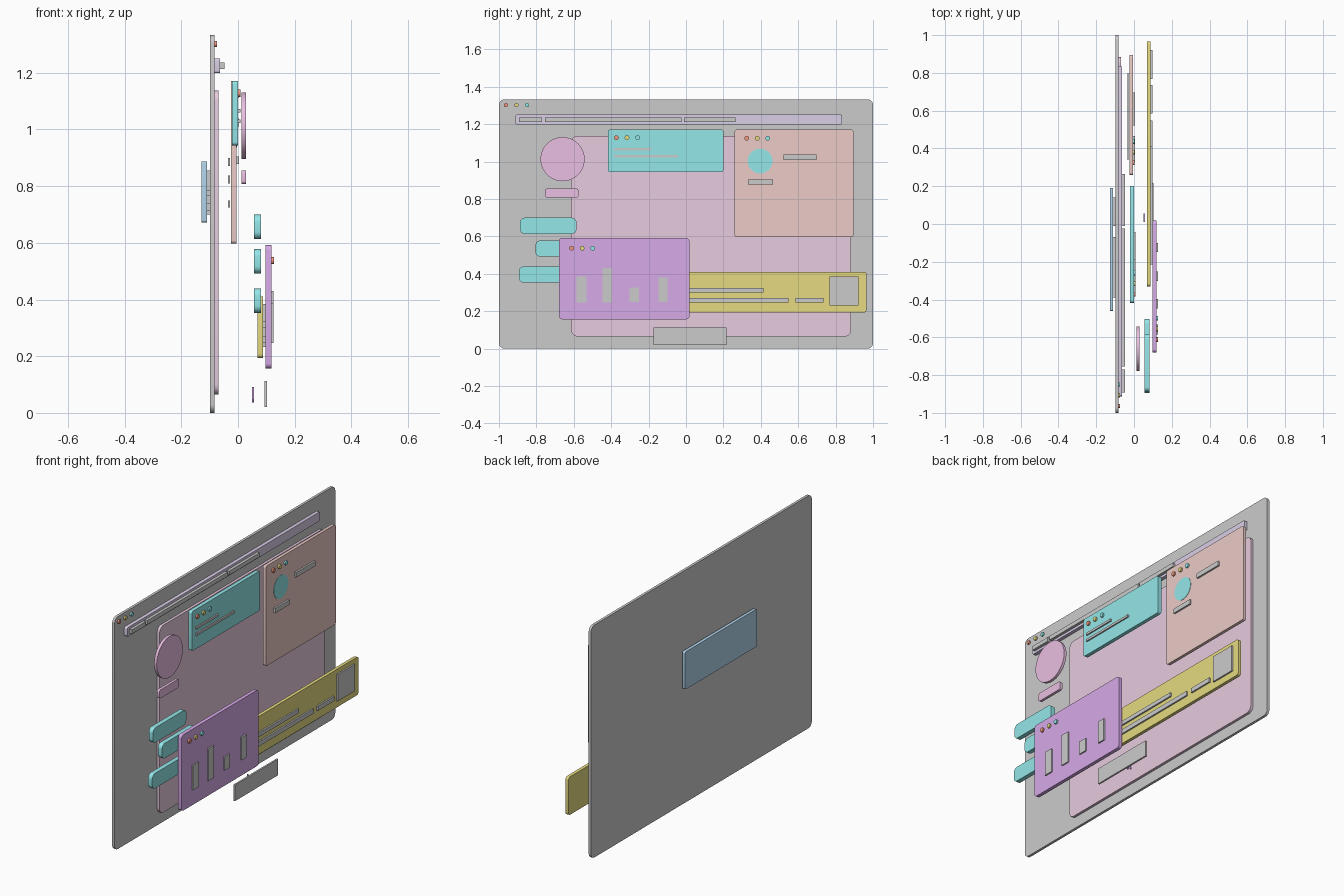
import bpy, bmesh, math

COLORS = {
    "pink": (0.80, 0.60, 0.74), "hot_pink": (0.82, 0.52, 0.76), "lilac": (0.70, 0.62, 0.80),
    "cyan": (0.30, 0.80, 0.82), "salmon": (0.84, 0.60, 0.57), "yellow": (0.79, 0.70, 0.22),
    "purple": (0.68, 0.40, 0.81), "blue": (0.44, 0.66, 0.84), "red": (0.88, 0.32, 0.22),
}
MATS = {}
for key, rgb in COLORS.items():
    MATS[key] = bpy.data.materials.new(key)
    MATS[key].diffuse_color = (*rgb, 1)


def slab(name, pts, x0, x1, color=None):
    """Extrude a y/z outline from x0 to x1."""
    bm = bmesh.new()
    face = bm.faces.new([bm.verts.new((x0, y, z)) for y, z in pts])
    ext = bmesh.ops.extrude_face_region(bm, geom=[face])["geom"]
    bmesh.ops.translate(bm, vec=(x1 - x0, 0, 0),
                        verts=[v for v in ext if isinstance(v, bmesh.types.BMVert)])
    bmesh.ops.recalc_face_normals(bm, faces=bm.faces)
    mesh = bpy.data.meshes.new(name)
    bm.to_mesh(mesh)
    bm.free()
    if color:
        mesh.materials.append(MATS[color])
    obj = bpy.data.objects.new(name, mesh)
    bpy.context.collection.objects.link(obj)
    mesh.shade_smooth()
    mesh.set_sharp_from_angle(angle=math.radians(30))
    return obj


def panel(name, x, y, z, color=None, r=0.0, seg=6):
    """Rounded rectangle; x, y, z are (min, max) pairs."""
    if r == 0:
        pts = [(y[0], z[0]), (y[1], z[0]), (y[1], z[1]), (y[0], z[1])]
    else:
        pts = []
        centres = [(y[1] - r, z[1] - r), (y[0] + r, z[1] - r),
                   (y[0] + r, z[0] + r), (y[1] - r, z[0] + r)]
        for q, (cy, cz) in enumerate(centres):
            for i in range(seg + 1):
                a = math.pi / 2 * (q + i / seg)
                pts.append((cy + r * math.cos(a), cz + r * math.sin(a)))
    return slab(name, pts, x[0], x[1], color)


def disc(name, x, cy, cz, r, color, n=48):
    pts = [(cy + r * math.cos(2 * math.pi * i / n), cz + r * math.sin(2 * math.pi * i / n))
           for i in range(n)]
    return slab(name, pts, x[0], x[1], color)


def window_dots(name, x, y, z, r=0.0125):
    for i, color in enumerate(("red", "yellow", "cyan")):
        disc(f"{name}_button_{i + 1}", (x, x + 0.009), y + i * 0.0565, z, r, color, 24)


def bars(name, x, items):
    for i, (y0, y1, z0, z1) in enumerate(items):
        panel(f"{name}_{i + 1}", x, (y0, y1), (z0, z1))


# Browser window backing, with its buttons
panel("browser_window", (-0.098, -0.083), (-1, 1), (0, 1.333), r=0.03)
window_dots("browser", -0.083, -0.963, 1.302, 0.011)

# Main content panel
panel("content_panel", (-0.083, -0.068), (-0.614, 0.883), (0.065, 1.138), "pink", 0.035)

# Address bar
panel("address_bar", (-0.083, -0.063), (-0.912, 0.835), (1.199, 1.251), "lilac", 0.008)
bars("address_field", (-0.063, -0.047), [
    (-0.893, -0.77, 1.213, 1.237), (-0.754, -0.024, 1.213, 1.237), (-0.01, 0.264, 1.213, 1.237)])

# Card behind the browser window
panel("rear_card", (-0.128, -0.110), (-0.46, 0.19), (0.672, 0.887), "blue", 0.008)
bars("rear_card_line", (-0.110, -0.099), [
    (-0.01, 0.14, 0.70, 0.855), (-0.39, -0.07, 0.765, 0.785), (-0.39, -0.07, 0.715, 0.74)])

# Cyan pop-up window
panel("cyan_window", (-0.022, 0.0), (-0.417, 0.2), (0.944, 1.171), "cyan", 0.012)
window_dots("cyan_window", 0.0, -0.372, 1.128)
bars("cyan_window_line", (0, 0.008), [
    (-0.385, -0.187, 1.06, 1.073), (-0.385, -0.043, 1.022, 1.035)])

# Salmon profile window
panel("salmon_window", (-0.024, -0.006), (0.26, 0.895), (0.597, 1.171), "salmon", 0.012)
window_dots("salmon_window", -0.006, 0.324, 1.125)
disc("profile_disc", (-0.012, -0.004), 0.396, 1.003, 0.066, "cyan")
bars("salmon_window_line", (-0.006, 0.004), [
    (0.521, 0.697, 1.01, 1.038), (0.332, 0.465, 0.878, 0.905)])
bars("salmon_window_rear_line", (-0.035, -0.028), [
    (0.48, 0.80, 0.872, 0.90), (0.34, 0.62, 0.81, 0.837), (0.34, 0.62, 0.725, 0.75)])

# Pink badge and its label
disc("round_badge", (0.013, 0.029), -0.66, 1.013, 0.118, "hot_pink", 64)
panel("badge_label", (0.013, 0.029), (-0.754, -0.575), (0.807, 0.856), "hot_pink", 0.012)

# Message bubbles
for i, (y, z) in enumerate([(-0.888, 0.614), (-0.805, 0.492), (-0.894, 0.353)]):
    panel(f"message_bubble_{i + 1}", (0.056, 0.082), (y, y + 0.303), (z, z + 0.086), "cyan", 0.026)

# Yellow banner
panel("yellow_banner", (0.069, 0.088), (-0.33, 0.966), (0.193, 0.411), "yellow", 0.015)
bars("banner_block", (0.088, 0.097), [
    (-0.215, 0.414, 0.30, 0.323), (-0.215, 0.548, 0.246, 0.272),
    (0.586, 0.735, 0.246, 0.272), (0.767, 0.922, 0.232, 0.385)])

# Purple chart window
panel("purple_window", (0.097, 0.118), (-0.68, 0.018), (0.157, 0.592), "purple", 0.018)
window_dots("purple_window", 0.118, -0.612, 0.537)
bars("chart_bar", (0.118, 0.126), [
    (-0.586, -0.532, 0.246, 0.387), (-0.447, -0.396, 0.246, 0.43),
    (-0.302, -0.251, 0.25, 0.326), (-0.147, -0.10, 0.25, 0.38)])

# Search button with the pointer behind it
panel("search_button", (0.093, 0.103), (-0.174, 0.217), (0.02, 0.113))
slab("pointer", [(0.01, 0.092), (0.01, 0.045), (0.022, 0.055), (0.033, 0.036),
                 (0.042, 0.041), (0.033, 0.059), (0.056, 0.06)], 0.05, 0.057, "purple")
